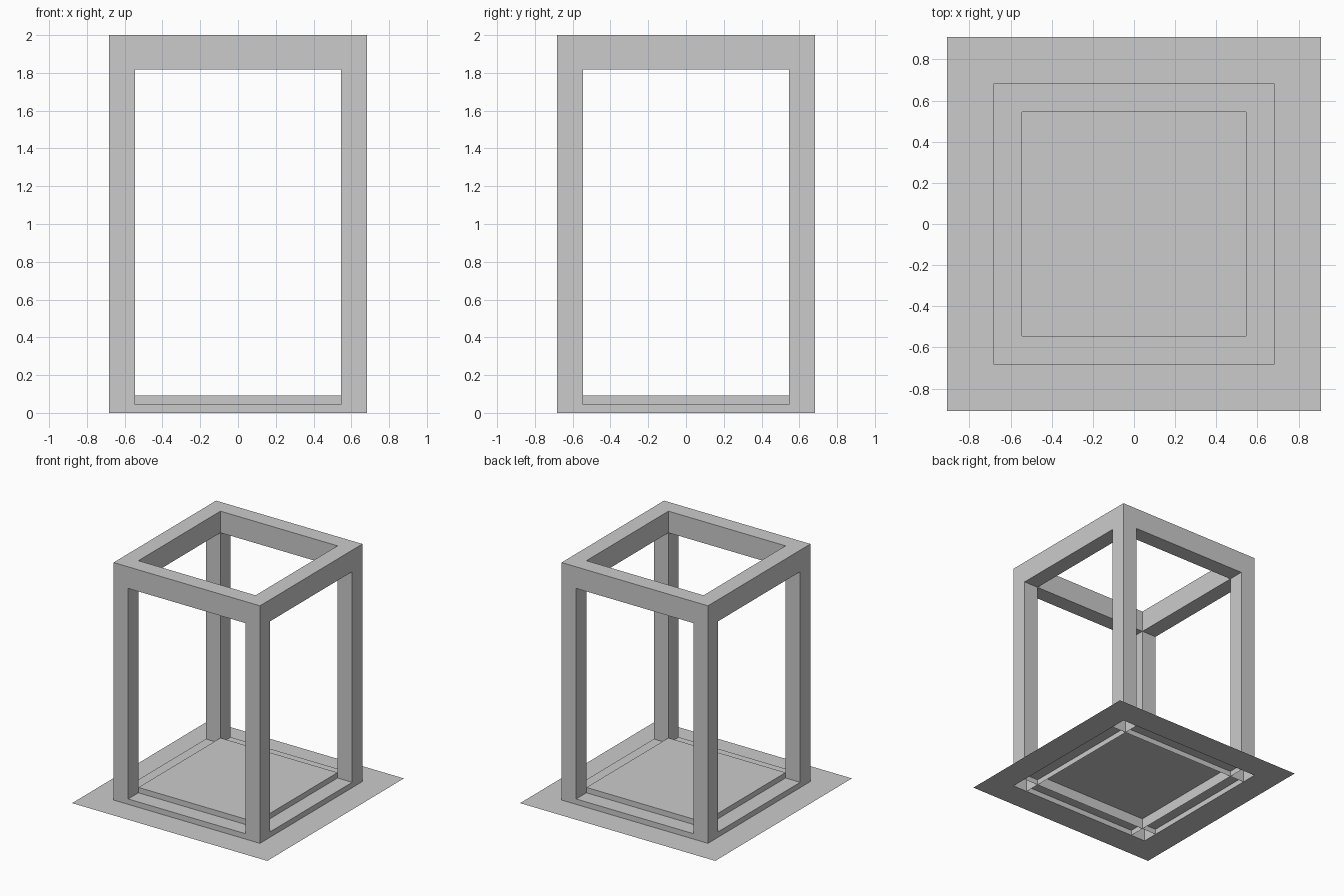
import bpy
import bmesh
from math import pi
from mathutils import Matrix

if "Cube" in bpy.data.objects:
    bpy.data.objects.remove(bpy.data.objects["Cube"])

U = 1 / 11               # modelling unit: the cage is 22 units tall
OUT, INN, RIM = 7.5 * U, 6 * U, 10 * U
RAIL, PANEL, BEAM, TOP = 0.5 * U, 1 * U, 20 * U, 22 * U


def add_box(bm, lo, hi, sides):
    """Add only the named outward-facing sides of a box."""
    (x0, y0, z0), (x1, y1, z1) = lo, hi
    quads = {
        "front": [(x0, y0, z0), (x1, y0, z0), (x1, y0, z1), (x0, y0, z1)],
        "back": [(x1, y1, z0), (x0, y1, z0), (x0, y1, z1), (x1, y1, z1)],
        "right": [(x1, y0, z0), (x1, y1, z0), (x1, y1, z1), (x1, y0, z1)],
        "left": [(x0, y1, z0), (x0, y0, z0), (x0, y0, z1), (x0, y1, z1)],
        "top": [(x0, y0, z1), (x1, y0, z1), (x1, y1, z1), (x0, y1, z1)],
        "bottom": [(x0, y1, z0), (x1, y1, z0), (x1, y0, z0), (x0, y0, z0)],
    }
    for side in sides.split():
        bm.faces.new([bm.verts.new(p) for p in quads[side]])


def finish(name, bm, turns=4):
    """Repeat the geometry around z, weld it and link the object."""
    source = bm.faces[:]
    for i in range(1, turns):
        geom = bmesh.ops.duplicate(bm, geom=source)["geom"]
        verts = [g for g in geom if isinstance(g, bmesh.types.BMVert)]
        bmesh.ops.transform(bm, matrix=Matrix.Rotation(i * pi / 2, 4, "Z"), verts=verts)
    bmesh.ops.remove_doubles(bm, verts=bm.verts, dist=1e-5)
    mesh = bpy.data.meshes.new(name)
    bm.to_mesh(mesh)
    bm.free()
    bpy.context.collection.objects.link(bpy.data.objects.new(name, mesh))


# flat flange around the foot of the cage
bm = bmesh.new()
bm.faces.new([bm.verts.new(p) for p in
              [(-RIM, -RIM, 0), (RIM, -RIM, 0), (OUT, -OUT, 0), (-OUT, -OUT, 0)]])
finish("base_flange", bm)

# raised floor panel, open underneath
bm = bmesh.new()
add_box(bm, (-INN, -INN, 0), (INN, INN, PANEL), "front back left right top")
finish("floor_panel", bm, turns=1)

# low sills between the posts, open underneath
bm = bmesh.new()
add_box(bm, (-INN, -OUT, 0), (INN, -INN, RAIL), "front top")
finish("bottom_sills", bm)

# hollow corner posts
bm = bmesh.new()
add_box(bm, (INN, -OUT, 0), (OUT, -INN, BEAM), "front back left right")
finish("corner_posts", bm)

# top frame: beams plus corner caps
bm = bmesh.new()
add_box(bm, (-INN, -OUT, BEAM), (INN, -INN, TOP), "front back top bottom")
add_box(bm, (INN, -OUT, BEAM), (OUT, -INN, TOP), "front right top")
finish("top_frame", bm)
